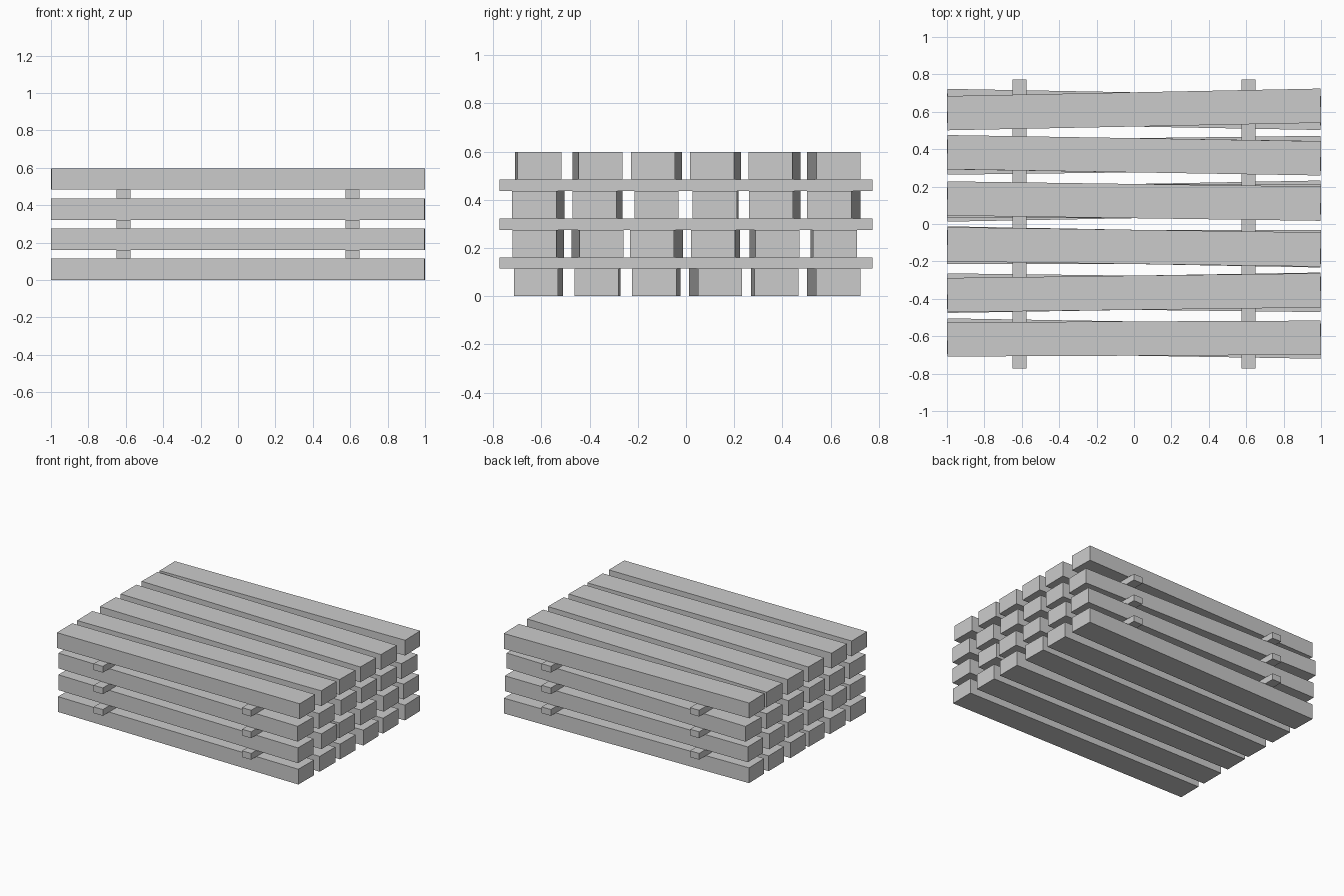
import bpy
from math import asin

cube = bpy.data.objects.get("Cube")
if cube:
    bpy.data.objects.remove(cube, do_unlink=True)

BEAM = (1.997, 0.183, 0.114)
SPACER = (0.075, 1.545, 0.047)
PITCH_Y = 0.245
PITCH_Z = BEAM[2] + SPACER[2]

grey = bpy.data.materials.new("plain grey")
grey.use_nodes = True
colour = (0.6, 0.6, 0.6, 1.0)
grey.diffuse_color = colour
grey.node_tree.nodes["Principled BSDF"].inputs["Base Color"].default_value = colour


def box(name, size, location, yaw=0.0):
    bpy.ops.mesh.primitive_cube_add(size=1, location=location, rotation=(0, 0, yaw))
    obj = bpy.context.object
    obj.name = name
    obj.scale = size
    obj.data.materials.append(grey)
    return obj


# Sideways drift of each beam's left end to right end, in thousandths,
# listed front to back, bottom layer first
drift = [
    (-20, -8, -18, 37, 14, 37),
    (-30, 33, -37, -20, 25, 10),
    (-33, -24, 0, -7, -31, -37),
    (9, 25, -28, -28, -33, 40),
]

# Stacked beams, each slightly turned about its middle
for layer, row in enumerate(drift):
    z = layer * PITCH_Z + BEAM[2] / 2
    for i, d in enumerate(row):
        yaw = asin(d / 1000 / BEAM[0])
        box(f"beam_layer{layer + 1}_{i + 1}", BEAM, (0, (i - 2.5) * PITCH_Y, z), yaw)

# Spacer strips between the layers
for gap in range(len(drift) - 1):
    z = gap * PITCH_Z + BEAM[2] + SPACER[2] / 2
    for side, x in (("left", 0.612), ("right", -0.612)):
        box(f"spacer_{side}_{gap + 1}", SPACER, (x, 0, z))
